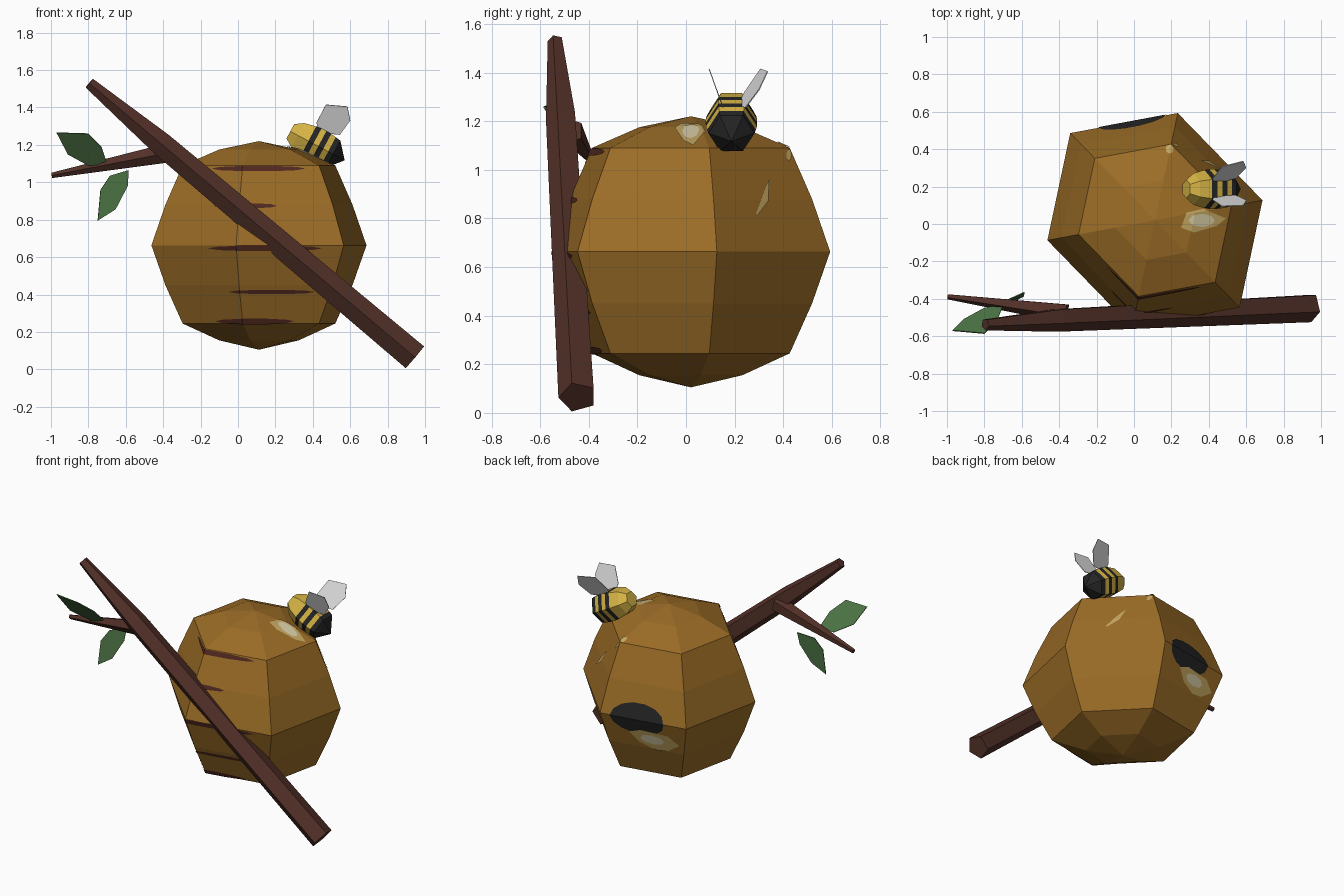
import bpy, bmesh, math
from mathutils import Vector as V

if "Cube" in bpy.data.objects:
    bpy.data.objects.remove(bpy.data.objects["Cube"])


def material(name, r, g, b):
    m = bpy.data.materials.new(name)
    m.diffuse_color = (r, g, b, 1)
    m.use_nodes = True
    m.node_tree.nodes["Principled BSDF"].inputs["Base Color"].default_value = m.diffuse_color
    return m


HIVE = material("hive amber", .33, .152, .02)
STREAK = material("streak brown", .085, .022, .014)
BARK = material("bark brown", .085, .03, .021)
LEAF = material("leaf green", .075, .18, .06)
BLACK = material("black", .018, .018, .018)
YELLOW = material("bee yellow", .68, .46, .06)
WING = material("wing white", .74, .74, .74)
HONEY = material("honey", .55, .38, .12)
GLOSS = material("pale honey", .68, .6, .38)


def finish(bm, name, *mats):
    bmesh.ops.recalc_face_normals(bm, faces=bm.faces)
    me = bpy.data.meshes.new(name)
    bm.to_mesh(me)
    bm.free()
    for m in mats:
        me.materials.append(m)
    ob = bpy.data.objects.new(name, me)
    bpy.context.collection.objects.link(ob)
    return ob


def skin(bm, rings, rule=lambda i: 0):
    """Join closed rings of points; a ring of one point is a tip."""
    vs = [[bm.verts.new(p) for p in r] for r in rings]
    for i, (a, b) in enumerate(zip(vs, vs[1:])):
        n = max(len(a), len(b))
        for k in range(n):
            q = [a[k % len(a)], a[(k + 1) % len(a)], b[(k + 1) % len(b)], b[k % len(b)]]
            f = bm.faces.new(list(dict.fromkeys(q)))
            f.material_index = rule(i)
    for r in (vs[0], vs[-1]):
        if len(r) > 2:
            bm.faces.new(r)


def tube_rings(path, radii, sides):
    """Rings round a path, one corner pointing to the front."""
    path = [V(p) for p in path]
    rings = []
    for i, (p, r) in enumerate(zip(path, radii)):
        t = (path[min(i + 1, len(path) - 1)] - path[max(i - 1, 0)]).normalized()
        u = V((0, -1, 0))
        u = (u - t * u.dot(t)).normalized()
        w = t.cross(u)
        if r == 0:
            rings.append([p])
            continue
        rings.append([p + r * (u * math.cos(a) + w * math.sin(a))
                      for a in (2 * math.pi * k / sides for k in range(sides))])
    return rings


# Hive: skewed hexagon swept through a height / scale profile
C = V((.112, .02, 0))
A, B = V((.575, .107, 0)), V((.122, .573, 0))
HEX = [A, B, B - A, -A, -B, A - B]
PROFILE = [(.105, 0), (.155, .37), (.245, .71), (.45, .87), (.663, 1),
           (.88, .87), (1.09, .71), (1.175, .37), (1.22, 0)]


def hive_mesh():
    bm = bmesh.new()
    skin(bm, [[C + h * s + V((0, 0, z)) for h in (HEX if s else HEX[:1])]
              for z, s in PROFILE])
    bmesh.ops.recalc_face_normals(bm, faces=bm.faces)
    return bm


finish(hive_mesh(), "hive", HIVE)


def decal(name, mat, pts, view, lift=.004):
    """Thin plate: the hive skin trimmed to a convex outline seen along view."""
    d = V(view)
    lay = ((lambda u, v: V((0, u, v))) if d.x else
           (lambda u, v: V((u, 0, v))) if d.y else (lambda u, v: V((u, v, 0))))
    bm = hive_mesh()
    mid = lay(*[sum(p[i] for p in pts) / len(pts) for i in (0, 1)])
    bmesh.ops.delete(bm, geom=[f for f in bm.faces if f.normal.dot(d) < .03], context='FACES')
    for i, p in enumerate(pts):
        a, b = lay(*p), lay(*pts[(i + 1) % len(pts)])
        n = (b - a).cross(d).normalized()
        if n.dot(mid - a) > 0:
            n = -n
        bmesh.ops.bisect_plane(bm, geom=bm.verts[:] + bm.edges[:] + bm.faces[:],
                               plane_co=a, plane_no=n, clear_outer=True)
    bm.normal_update()
    for v, n in [(v, v.normal.copy()) for v in bm.verts]:
        v.co += n * lift
    me = bpy.data.meshes.new(name)
    bm.to_mesh(me)
    bm.free()
    me.materials.append(mat)
    bpy.context.collection.objects.link(bpy.data.objects.new(name, me))


def oval(u, v, ru, rv, n=14):
    return [(u + ru * math.cos(2 * math.pi * k / n), v + rv * math.sin(2 * math.pi * k / n))
            for k in range(n)]


FRONT, BACK, RIGHT, TOP = (0, -1, 0), (0, 1, 0), (1, 0, 0), (0, 0, 1)

# Dark streaks round the front corner
for i, (z, x0, x1, h) in enumerate([(1.072, -.14, .36, .015), (.873, -.13, .21, .014),
                                    (.648, -.16, .45, .016), (.415, -.05, .41, .012),
                                    (.258, -.12, .30, .015)]):
    decal(f"streak_{i}", STREAK, oval((x0 + x1) / 2, z, (x1 - x0) / 2, h, 10), FRONT)

# Entrance hole and honey drips
decal("entrance", BLACK, oval(-.01, .66, .18, .105), BACK)
decal("entrance_honey", HONEY, [(-.27, .52), (-.2, .58), (-.02, .59), (.06, .56),
                                (0, .49), (-.1, .45), (-.18, .46)], BACK, .006)
decal("entrance_gloss", GLOSS, oval(-.09, .53, .08, .035, 8), BACK, .008)
decal("top_honey", HONEY, [(.25, -.02), (.28, .06), (.37, .08), (.49, .03),
                           (.44, -.01), (.32, -.045)], TOP, .005)
decal("top_gloss", GLOSS, oval(.36, .02, .07, .035, 8), TOP, .007)
decal("top_drop", HONEY, oval(.19, .4, .02, .025, 8), TOP, .005)
decal("side_drip", HONEY, [(.27, .82), (.29, .81), (.335, .87), (.34, .97), (.325, .93)], RIGHT, .005)
decal("side_drop", HONEY, oval(.42, 1.06, .012, .025, 8), RIGHT, .005)

# Branch and twig
for name, path, radii in [
    ("branch", [(-.795, -.537, 1.53), (-.41, -.51, 1.205), (.945, -.445, .065)], [.032, .066, .08]),
    ("twig", [(-.36, -.475, 1.16), (-.995, -.388, 1.037)], [.055, .015]),
]:
    bm = bmesh.new()
    skin(bm, tube_rings(path, radii, 5))
    finish(bm, name, BARK)


def sheet(name, mat, pts, thick):
    bm = bmesh.new()
    bm.faces.new([bm.verts.new(p) for p in pts])
    ob = finish(bm, name, mat)
    mod = ob.modifiers.new("thickness", 'SOLIDIFY')
    mod.thickness, mod.offset = thick, 0


# Leaves
sheet("upper_leaf", LEAF, [(-.97, -.57, 1.265), (-.80, -.585, 1.26), (-.73, -.51, 1.19),
                           (-.70, -.435, 1.10), (-.80, -.45, 1.09), (-.91, -.51, 1.15)], .006)
sheet("lower_leaf", LEAF, [(-.585, -.365, 1.065), (-.59, -.385, .98), (-.655, -.42, .855),
                           (-.75, -.44, .795), (-.735, -.43, .96), (-.685, -.41, 1.035)], .006)

# Bee body: striped rings along a tilted axis, black tail tip
MID, AXIS = V((.425, .187, 1.195)), V((.88, 0, -.47))
stations = [(-.165, .05), (-.12, .085), (-.055, .102), (-.025, .106), (.005, .106),
            (.035, .105), (.065, .1), (.095, .095), (.165, 0)]
bm = bmesh.new()
skin(bm, tube_rings([MID + AXIS * s for s, r in stations], [r for s, r in stations], 6),
     lambda i: 1 if i in (2, 4, 6, 7) else 0)
finish(bm, "bee_body", YELLOW, BLACK)

# Bee wings: one outline, two leaning planes
OUTLINE = [(.43, 1.265), (.42, 1.32), (.47, 1.415), (.585, 1.405), (.60, 1.33), (.545, 1.255)]
sheet("near_wing", WING, [(x, .14 - .36 * (z - 1.29), z) for x, z in OUTLINE], .004)
sheet("far_wing", WING, [(x, .21 + .53 * (z - 1.26) + .3 * (x - .42), z) for x, z in OUTLINE], .004)
